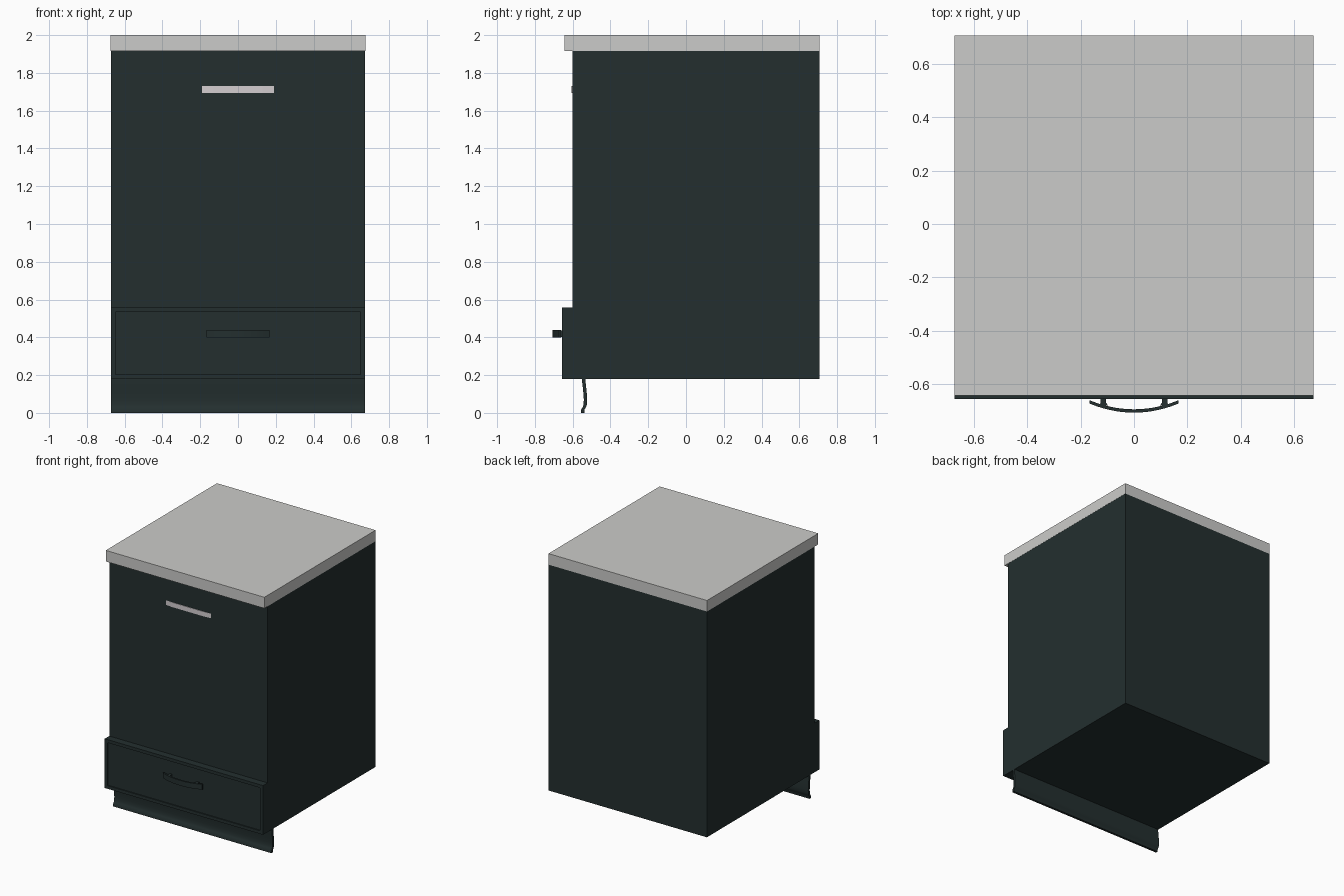
import bpy, bmesh, math

if "Cube" in bpy.data.objects:
    bpy.data.objects.remove(bpy.data.objects["Cube"])


def material(name, rgb):
    m = bpy.data.materials.new(name)
    m.diffuse_color = (*rgb, 1)
    m.use_nodes = True
    m.node_tree.nodes["Principled BSDF"].inputs["Base Color"].default_value = m.diffuse_color
    return m


DARK = material("dark green lacquer", (0.017, 0.028, 0.028))
STONE = material("pale grey worktop", (0.60, 0.60, 0.585))
METAL = material("pale metal", (0.66, 0.62, 0.64))


def finish(name, bm, mat, smooth=False):
    bmesh.ops.recalc_face_normals(bm, faces=bm.faces)
    me = bpy.data.meshes.new(name)
    bm.to_mesh(me)
    bm.free()
    me.materials.append(mat)
    ob = bpy.data.objects.new(name, me)
    bpy.context.collection.objects.link(ob)
    if smooth:
        bpy.ops.object.select_all(action='DESELECT')
        ob.select_set(True)
        bpy.context.view_layer.objects.active = ob
        bpy.ops.object.shade_smooth_by_angle(angle=math.radians(35))
    return ob


def box_mesh(x, y, z):
    bm = bmesh.new()
    bmesh.ops.create_cube(bm, size=1)
    for v in bm.verts:
        for i, (a, b) in enumerate((x, y, z)):
            v.co[i] = a if v.co[i] < 0 else b
    return bm


def prism(points, axis, lo, hi):
    """Extrude a closed 2D outline along x (outline is y,z) or z (outline is x,y)."""
    bm = bmesh.new()
    def at(p, h):
        return (h, *p) if axis == 'x' else (*p, h)
    rings = [[bm.verts.new(at(p, h)) for p in points] for h in (lo, hi)]
    n = len(points)
    bm.faces.new(rings[0])
    bm.faces.new(rings[1][::-1])
    for i in range(n):
        j = (i + 1) % n
        bm.faces.new((rings[0][i], rings[0][j], rings[1][j], rings[1][i]))
    return bm


W, BACK, FRONT = 0.673, 0.7075, -0.602
ZB, ZD, ZT = 0.18, 0.558, 1.915

# Cabinet carcass in two blocks, and the worktop
finish("lower_cabinet", box_mesh((-W, W), (FRONT, BACK), (ZB, ZD)), DARK)
finish("upper_cabinet", box_mesh((-W, W), (FRONT, BACK), (ZD, ZT)), DARK)
finish("worktop", box_mesh((-W - .001, W + .001), (-0.643, BACK), (ZT, 2.0)), STONE)

# Drawer front with a recessed centre panel
bm = box_mesh((-W, W), (-0.657, FRONT), (ZB, ZD))
bm.normal_update()
face = min(bm.faces, key=lambda f: f.calc_center_median().y)
bmesh.ops.inset_region(bm, faces=[face], thickness=0.034)
ret = bmesh.ops.extrude_face_region(bm, geom=[face])
verts = [g for g in ret["geom"] if isinstance(g, bmesh.types.BMVert)]
bmesh.ops.translate(bm, verts=verts, vec=(0, 0.008, 0))
if face.is_valid:
    bmesh.ops.delete(bm, geom=[face], context='FACES_ONLY')
finish("drawer_front", bm, DARK)

# Bowed drawer handle
N = 20
def bow(x, depth):
    return depth + 0.034 * (x / 0.167) ** 2
xs = [-0.167 + 0.334 * i / N for i in range(N + 1)]
outline = [(x, bow(x, -0.7075)) for x in xs] + [(x, bow(x, -0.695)) for x in xs[::-1]]
finish("drawer_handle", prism(outline, 'z', 0.398, 0.438), DARK, True)

# Flared handle posts
for side, label in ((-1, "left"), (1, "right")):
    c = 0.115 * side
    post = [(c - .019, -0.681), (c + .019, -0.681), (c + .010, -0.671),
            (c + .010, -0.648), (c - .010, -0.648), (c - .010, -0.671)]
    finish("handle_post_" + label, prism(post, 'z', 0.401, 0.435), DARK)

# Door handle, sunk almost flush into the upper front
plate = [(-0.19, FRONT), (-0.13, FRONT - .004), (0.13, FRONT - .004), (0.19, FRONT),
         (0.19, FRONT + .01), (-0.19, FRONT + .01)]
finish("door_handle", prism(plate, 'z', 1.694, 1.73), METAL)

# Curved plinth board
path = [(-0.541, 0.18), (-0.541, 0.165), (-0.538, 0.14), (-0.534, 0.10), (-0.532, 0.07),
        (-0.533, 0.045), (-0.538, 0.03), (-0.546, 0.018), (-0.547, 0.0)]
t = 0.009
outline = [(y - t, z) for y, z in path] + [(y + t, z) for y, z in path[::-1]]
finish("plinth", prism(outline, 'x', -W, W), DARK, True)
